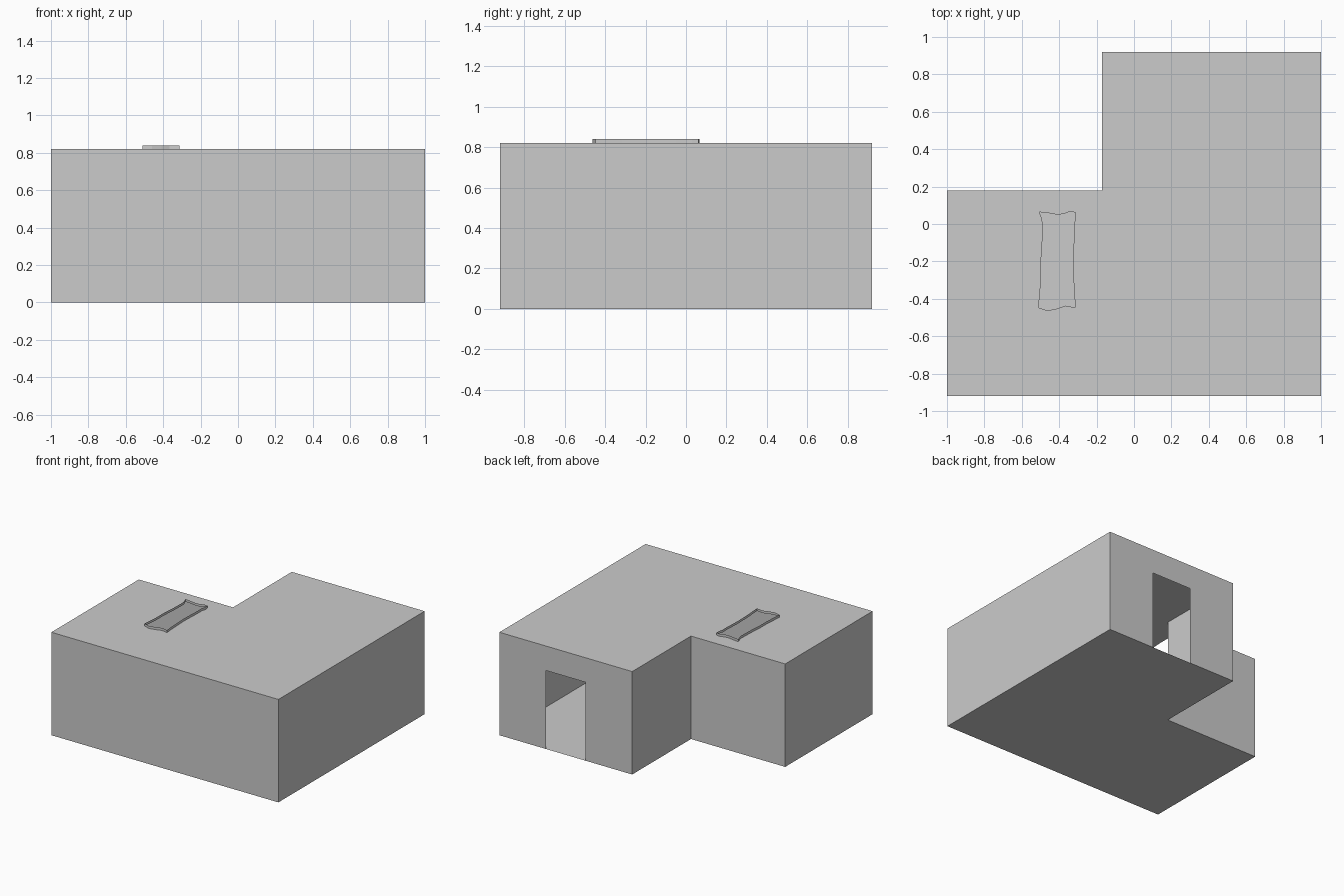
import bpy, bmesh

if "Cube" in bpy.data.objects:
    bpy.data.objects.remove(bpy.data.objects["Cube"])

H = 0.82           # roof height
RIM = 0.84         # top of skylight rim
DOOR = (0.59, 0.24, 0.625)   # right x, left x, height

# L-shaped footprint, counter-clockwise from above
PLAN = [(-1, -0.92), (1, -0.92), (1, 0.92), (-0.17, 0.92), (-0.17, 0.18), (-1, 0.18)]

# Wavy skylight outline, counter-clockwise
SKY = [(-0.507, 0.064), (-0.495, 0.035), (-0.488, 0.003), (-0.491, -0.11),
       (-0.499, -0.217), (-0.499, -0.32), (-0.51, -0.447), (-0.461, -0.463),
       (-0.41, -0.452), (-0.365, -0.437), (-0.314, -0.447), (-0.322, -0.32),
       (-0.326, -0.2), (-0.32, -0.05), (-0.321, 0.0), (-0.312, 0.03),
       (-0.314, 0.062), (-0.344, 0.066), (-0.375, 0.054), (-0.41, 0.05), (-0.455, 0.058)]


def finish(name, bm):
    mesh = bpy.data.meshes.new(name)
    bm.to_mesh(mesh)
    bm.free()
    ob = bpy.data.objects.new(name, mesh)
    bpy.context.collection.objects.link(ob)
    return ob


def face(bm, pts):
    return bm.faces.new([bm.verts.new(p) for p in pts])


def band(bm, loop, z0, z1, skip=()):
    """Vertical sheet around a closed outline."""
    for i, (a, b) in enumerate(zip(loop, loop[1:] + loop[:1])):
        if i not in skip:
            face(bm, [(*a, z0), (*b, z0), (*b, z1), (*a, z1)])


# Floor sheet, facing down
bm = bmesh.new()
face(bm, [(x, y, 0) for x, y in reversed(PLAN)])
finish("floor", bm)

# Thin walls, with a doorway notched out of the back wall
bm = bmesh.new()
band(bm, PLAN, 0, H, skip=(2,))
(xa, y), (xb, _) = PLAN[2], PLAN[3]
d0, d1, dh = DOOR
face(bm, [(xa, y, 0), (d0, y, 0), (d0, y, dh), (d1, y, dh), (d1, y, 0),
          (xb, y, 0), (xb, y, H), (xa, y, H)])
bmesh.ops.remove_doubles(bm, verts=bm.verts, dist=1e-5)
finish("walls", bm)

# Roof sheet with an open skylight
bm = bmesh.new()
edges = []
for loop in (PLAN, SKY):
    vs = [bm.verts.new((x, y, H)) for x, y in loop]
    edges += [bm.edges.new((a, b)) for a, b in zip(vs, vs[1:] + vs[:1])]
bmesh.ops.triangle_fill(bm, edges=edges, use_beauty=True, normal=(0, 0, 1))
bm.normal_update()
bmesh.ops.reverse_faces(bm, faces=[f for f in bm.faces if f.normal.z < 0])
bmesh.ops.dissolve_limit(bm, angle_limit=0.01, verts=[], edges=bm.edges[:])
finish("roof", bm)

# Raised rim around the skylight
bm = bmesh.new()
band(bm, SKY, H, RIM)
bmesh.ops.remove_doubles(bm, verts=bm.verts, dist=1e-5)
finish("skylight_rim", bm)
